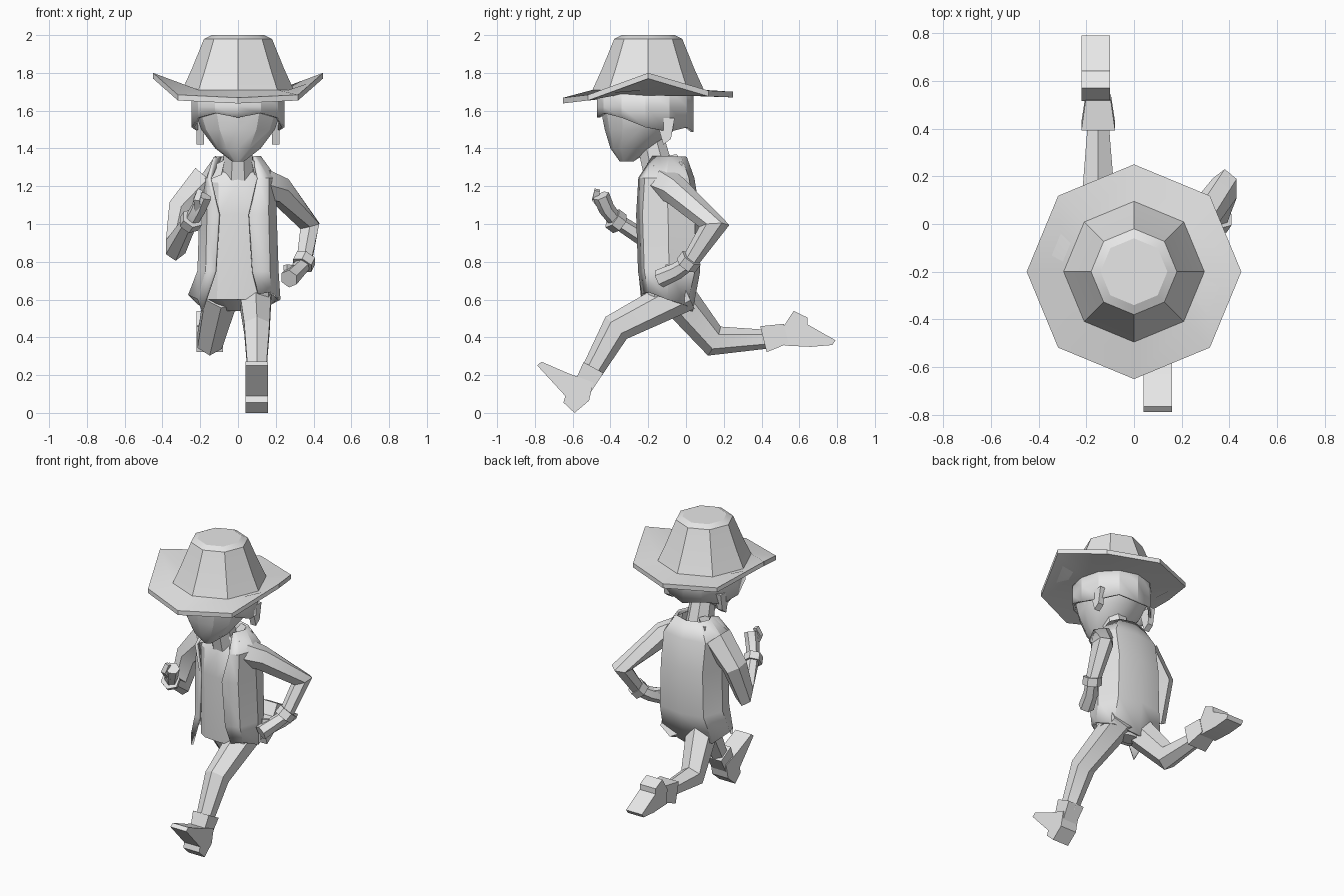
import bpy, bmesh, math
from mathutils import Vector

default_cube = bpy.data.objects.get("Cube")
if default_cube:
    bpy.data.objects.remove(default_cube)

shade = (.8, .8, .8, 1)
grey = bpy.data.materials.new("plain_grey")
grey.use_nodes = True
grey.diffuse_color = shade
grey.node_tree.nodes["Principled BSDF"].inputs["Base Color"].default_value = shade


def loft(name, rings, closed=True, caps=True, thickness=0):
    """Skin a list of equal-length point rings into one object."""
    bm = bmesh.new()
    rows = [[bm.verts.new(point) for point in ring] for ring in rings]
    count = len(rows[0])
    for lower, upper in zip(rows, rows[1:]):
        for i in range(count if closed else count - 1):
            j = (i + 1) % count
            bm.faces.new((lower[i], lower[j], upper[j], upper[i]))
    if caps:
        bm.faces.new(rows[0])
        bm.faces.new(rows[-1])
    bmesh.ops.recalc_face_normals(bm, faces=bm.faces)
    mesh = bpy.data.meshes.new(name)
    bm.to_mesh(mesh)
    bm.free()
    mesh.materials.append(grey)
    part = bpy.data.objects.new(name, mesh)
    bpy.context.collection.objects.link(part)
    bpy.ops.object.select_all(action="DESELECT")
    part.select_set(True)
    bpy.context.view_layer.objects.active = part
    bpy.ops.object.shade_smooth_by_angle(angle=math.radians(28))
    if thickness:
        modifier = part.modifiers.new("Thickness", "SOLIDIFY")
        modifier.thickness = thickness


def circle(count, phase=0):
    """Cosine and sine pairs around a full turn."""
    angles = [math.tau * (i + phase) / count for i in range(count)]
    return [(math.cos(a), math.sin(a)) for a in angles]


def oval(z, half, front, back, power=1):
    """Horizontal ring; a power below one makes it boxier."""
    def bulge(value):
        return math.copysign(abs(value) ** power, value)
    middle, depth = (front + back) / 2, (back - front) / 2
    return [(half * bulge(c), middle + depth * bulge(s), z) for c, s in circle(12)]


def limb(name, start_radius, end_radius, joints, sides=6):
    """Tapered tube through the joints, mitred where it bends."""
    points = [Vector(joint) for joint in joints]
    steps = [(b - a).normalized() for a, b in zip(points, points[1:])]
    last = len(points) - 1
    rings = []
    for i, point in enumerate(points):
        before, after = steps[max(i - 1, 0)], steps[min(i, last - 1)]
        along = (before + after).normalized()
        across = Vector((1, 0, 0))
        across = (across - along * across.dot(along)).normalized()
        depth = along.cross(across) / max(.75, along.dot(after))
        radius = start_radius + (end_radius - start_radius) * i / last
        rings.append([point + (across * c + depth * s) * radius
                      for c, s in circle(sides, phase=.5)])
    loft(name, rings)


def slab(name, outline, x, half):
    """Side profile of (y, z) points extruded across x."""
    loft(name, [[(x + offset, y, z) for y, z in outline] for offset in (-half, half)])


def foot(name, x, heel, angle, length):
    """Heeled boot foot, turned about the heel in the side plane."""
    forward = Vector((math.cos(angle), math.sin(angle)))
    up = Vector((forward.y, -forward.x))
    profile = [(0, 0), (.08, -.01), (.1, .02), (length, .01), (length, .04),
               (.18, .11), (.06, .18), (0, .1)]
    slab(name, [Vector(heel) + forward * f + up * u for f, u in profile], x, half=.06)


# Hat: eight sides, with the brim swept up at left and right
def hat_ring(radius, z):
    return [(radius * c, radius * s - .2, z) for c, s in circle(8)]


def brim_ring(z):
    return [(x, y, z + .1 * (x / .45) ** 8 + .07 * min(y + .2, 0))
            for x, y, _ in hat_ring(.45, z)]


loft("hat", [hat_ring(.25, 1.68), brim_ring(1.67), brim_ring(1.7), hat_ring(.295, 1.71),
             hat_ring(.245, 1.82), hat_ring(.18, 1.98), hat_ring(.14, 2)])

# Head, and a hair shell with a ragged hem that is lower at the back
loft("head", [oval(z=1.33, half=.03, front=-.35, back=-.28),
              oval(z=1.4, half=.12, front=-.4, back=-.17),
              oval(z=1.5, half=.195, front=-.43, back=-.06),
              oval(z=1.6, half=.23, front=-.45, back=0),
              oval(z=1.71, half=.23, front=-.455, back=.01)])
hair_line = oval(z=1.62, half=.245, front=-.47, back=.04)
hem = []
for i, (x, y, _) in enumerate(hair_line):
    fringe = 1.575 if y < -.25 else 1.5
    hem.append((x, y, fringe + .012 * (-1) ** i))
loft("hair", [[(x, y, 1.71) for x, y, _ in hair_line], hair_line, hem],
     caps=False, thickness=.015)
for side in (-.2, .2):
    slab("sideburn", [(-.16, 1.56), (-.06, 1.56), (-.08, 1.45), (-.12, 1.42)], side, half=.02)

# Neck, shirt and hips
limb("neck", .09, .08, [(0, -.13, 1.22), (0, -.19, 1.45)], sides=8)
loft("shirt", [oval(z=.6, half=.18, front=-.21, back=.02, power=.7),
               oval(z=1.05, half=.165, front=-.235, back=.035, power=.7),
               oval(z=1.22, half=.17, front=-.225, back=0, power=.7),
               oval(z=1.3, half=.1, front=-.19, back=-.03)])
loft("hips", [oval(z=.54, half=.08, front=-.1, back=0),
              oval(z=.6, half=.16, front=-.18, back=.02),
              oval(z=.7, half=.17, front=-.18, back=.03)])


# Open jacket: lapels are closest at the chest, and the hem is uneven
def jacket_ring(z, half, front, back):
    middle = (front + back) / 2
    gap = min(.05 + .6 * (z - .95) ** 2, half * .7)
    side = [(half * .8, front + .03), (half, middle), (half * .78, back - .025)]
    outline = [(gap, front)] + side + [(0, back)]
    outline += [(-x, y) for x, y in reversed(side)] + [(-gap - .04, front)]
    return [(x, y, z) for x, y in outline]


hem_drop = [.03, .04, 0, -.03, -.06, -.03, .02, 0, -.06]
bottom = jacket_ring(z=.6, half=.23, front=-.22, back=.02)
bottom = [(x - .02, y, z + drop) for (x, y, z), drop in zip(bottom, hem_drop)]
loft("jacket", [jacket_ring(z=1.35, half=.11, front=-.17, back=-.01),
                jacket_ring(z=1.24, half=.19, front=-.24, back=.03),
                jacket_ring(z=1.05, half=.19, front=-.25, back=.06),
                jacket_ring(z=.75, half=.2, front=-.24, back=.06),
                bottom], closed=False, caps=False, thickness=.015)

# Collar flaps sloping from the neck to the shoulders
for side in (-1, 1):
    top = [(.06, -.05, 1.37), (.12, -.02, 1.33), (.13, -.17, 1.31), (.07, -.2, 1.34)]
    flap = [[(side * x, y, z) for x, y, z in top]]
    flap.append([(x * 1.25, y * 1.1, z - .08) for x, y, z in flap[0]])
    loft("collar", flap)

# Left arm swings back, with the hand beside the hip
limb("left_arm", .09, .045, [(.13, -.11, 1.21), (.22, -.06, 1.18),
                             (.38, .15, .99), (.35, .02, .8)])
limb("left_cuff", .06, .06, [(.36, .03, .82), (.34, 0, .78)])
limb("left_hand", .04, .05, [(.35, .01, .79), (.31, -.05, .75), (.27, -.14, .71)])
limb("left_thumb", .025, .02, [(.31, -.05, .76), (.25, -.1, .77)], sides=4)

# Right arm swings forward, with the hand raised before the chest
limb("right_arm", .1, .04, [(-.16, -.1, 1.24), (-.3, -.1, 1.08),
                            (-.33, -.16, .88), (-.25, -.37, 1.02)])
limb("right_cuff", .06, .06, [(-.26, -.35, 1), (-.24, -.39, 1.03)])
limb("right_hand", .04, .045, [(-.24, -.38, 1.03), (-.21, -.42, 1.08), (-.18, -.45, 1.15)])
limb("right_thumb", .025, .02, [(-.21, -.44, 1.08), (-.22, -.48, 1.13),
                                (-.2, -.47, 1.18)], sides=4)

# Left leg reaches forward, right leg trails behind
limb("left_leg", .1, .055, [(.09, 0, .64), (.1, -.37, .45), (.1, -.51, .2)])
limb("right_leg", .1, .05, [(-.09, -.05, .62), (-.15, .15, .38), (-.15, .43, .39)])

# Boots: flared shaft over a heeled foot
limb("left_boot_shaft", .085, .07, [(.1, -.49, .24), (.1, -.55, .13)], sides=4)
limb("right_boot_shaft", .1, .075, [(-.15, .41, .39), (-.15, .53, .42)], sides=4)
foot("left_boot", .1, heel=(-.59, 0), angle=math.radians(130), length=.32)
foot("right_boot", -.16, heel=(.57, .54), angle=math.radians(-33), length=.27)
